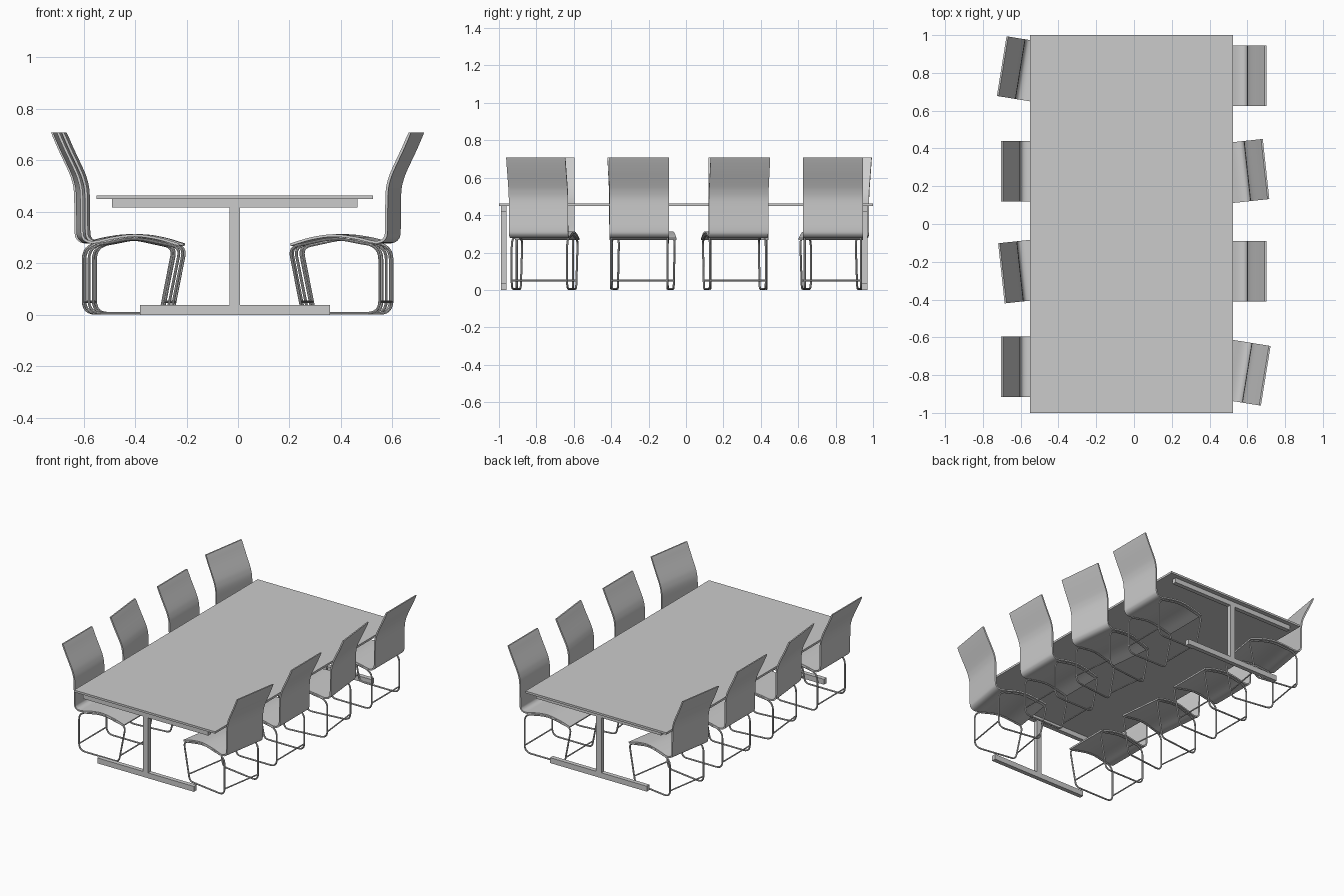
import bpy, bmesh, math
from mathutils import Vector

if "Cube" in bpy.data.objects:
    bpy.data.objects.remove(bpy.data.objects["Cube"])


def link(name, mesh):
    ob = bpy.data.objects.new(name, mesh)
    bpy.context.collection.objects.link(ob)
    return ob


def box(name, x0, x1, y0, y1, z0, z1):
    bm = bmesh.new()
    bmesh.ops.create_cube(bm, size=1)
    for v in bm.verts:
        v.co = ((x0 + x1) / 2 + v.co.x * (x1 - x0),
                (y0 + y1) / 2 + v.co.y * (y1 - y0),
                (z0 + z1) / 2 + v.co.z * (z1 - z0))
    me = bpy.data.meshes.new(name)
    bm.to_mesh(me)
    bm.free()
    return link(name, me)


def spline(pts, n=4):
    """Catmull-Rom curve through 2D points."""
    p = [Vector(q) for q in pts]
    p = [2 * p[0] - p[1]] + p + [2 * p[-1] - p[-2]]
    out = []
    for a, b, c, d in zip(p, p[1:], p[2:], p[3:]):
        for i in range(n):
            t = i / n
            out.append(0.5 * (2 * b + (c - a) * t + (2 * a - 5 * b + 4 * c - d) * t**2
                              + (3 * b - a - 3 * c + d) * t**3))
    return out + [p[-2]]


def fillet(corners, n=6):
    """Closed 2D loop with rounded corners; each corner is (x, z, radius)."""
    out = []
    for i, (x, z, r) in enumerate(corners):
        c = Vector((x, z))
        a = Vector(corners[i - 1][:2])
        b = Vector(corners[(i + 1) % len(corners)][:2])
        s, e = c + (a - c).normalized() * r, c + (b - c).normalized() * r
        for k in range(n + 1):
            t = k / n
            out.append(s * (1 - t)**2 + c * 2 * t * (1 - t) + e * t**2)
    return out


def shell_mesh(profile, half, thick):
    """Bent sheet: thickened profile extruded across y."""
    pts = spline(profile)
    rims = [[], []]
    for i, p in enumerate(pts):
        d = (pts[min(i + 1, len(pts) - 1)] - pts[max(i - 1, 0)]).normalized()
        nrm = Vector((-d.y, d.x)) * thick / 2
        rims[0].append(p + nrm)
        rims[1].append(p - nrm)
    for r in rims:                       # level top edge
        r[-1].y = profile[-1][1]
    bm = bmesh.new()
    rows = [[bm.verts.new((q.x, y, q.y)) for q in r]
            for r, y in ((rims[0], -half), (rims[0], half), (rims[1], half), (rims[1], -half))]
    for k in range(4):
        a, b = rows[k], rows[(k + 1) % 4]
        for i in range(len(pts) - 1):
            bm.faces.new((a[i], a[i + 1], b[i + 1], b[i]))
    for i in (0, -1):
        bm.faces.new([r[i] for r in rows])
    bmesh.ops.recalc_face_normals(bm, faces=bm.faces)
    me = bpy.data.meshes.new("seat_shell")
    bm.to_mesh(me)
    bm.free()
    return me


def tube_mesh(name, paths, radius, cyclic):
    cu = bpy.data.curves.new(name, 'CURVE')
    cu.dimensions = '3D'
    cu.bevel_depth = radius
    cu.bevel_resolution = 2
    cu.use_fill_caps = True
    for path in paths:
        sp = cu.splines.new('POLY')
        sp.points.add(len(path) - 1)
        for pt, co in zip(sp.points, path):
            pt.co = (*co, 1)
        sp.use_cyclic_u = cyclic
    tmp = link(name, cu)
    me = bpy.data.meshes.new_from_object(tmp.evaluated_get(bpy.context.evaluated_depsgraph_get()))
    bpy.data.objects.remove(tmp)
    return me


# Table: top and two T-shaped end legs
box("table_top", -0.55, 0.525, -1, 1, 0.449, 0.463)
for side, y0, y1 in (("front", -0.99, -0.96), ("back", 0.94, 0.97)):
    box(side + "_leg_beam", -0.49, 0.465, y0, y1, 0.416, 0.449)
    box(side + "_leg_column", -0.033, 0.007, y0, y1, 0.037, 0.416)
    box(side + "_leg_foot", -0.38, 0.357, y0, y1, 0, 0.037)

# Chair parts, with the backrest toward local +x
shell = shell_mesh([(-0.232, 0.272), (-0.15, 0.296), (-0.06, 0.308), (0.03, 0.297),
                    (0.09, 0.283), (0.12, 0.284), (0.138, 0.296), (0.145, 0.32),
                    (0.146, 0.40), (0.148, 0.48), (0.157, 0.525), (0.172, 0.564),
                    (0.209, 0.642), (0.238, 0.708)], 0.16, 0.01)
R = 0.0055
side_loop = fillet([(-0.237, 0.262, 0.035), (-0.06, 0.3, 0.06), (0.06, 0.276, 0.03),
                    (0.118, 0.268, 0.055), (0.118, R, 0.05), (-0.186, R, 0.03)])
loops = [[(p.x, y, p.y) for p in side_loop] for y in (-0.15, 0.15)]
frame = tube_mesh("side_frame", loops, R, True)
bars = tube_mesh("cross_bars", [[(x, -0.15, 0.05), (x, 0.15, 0.05)] for x in (-0.195, 0.118)],
                 0.0045, False)
for me in (shell, frame, bars):
    me.shade_smooth()
    me.set_sharp_from_angle(angle=math.radians(35))

# Eight chairs: x, y, swivel in degrees
chairs = [(-0.461, 0.797, 170.8), (-0.461, 0.28, 180), (-0.461, -0.235, 186.2), (-0.461, -0.755, 180),
          (0.458, 0.785, 0), (0.458, 0.265, 6.2), (0.458, -0.25, 0), (0.458, -0.765, -9.2)]
for i, (x, y, ang) in enumerate(chairs, 1):
    for part, me in (("seat", shell), ("side_frame", frame), ("cross_bars", bars)):
        ob = link(f"chair_{i}_{part}", me)
        ob.location = (x, y, 0)
        ob.rotation_euler.z = math.radians(ang)
